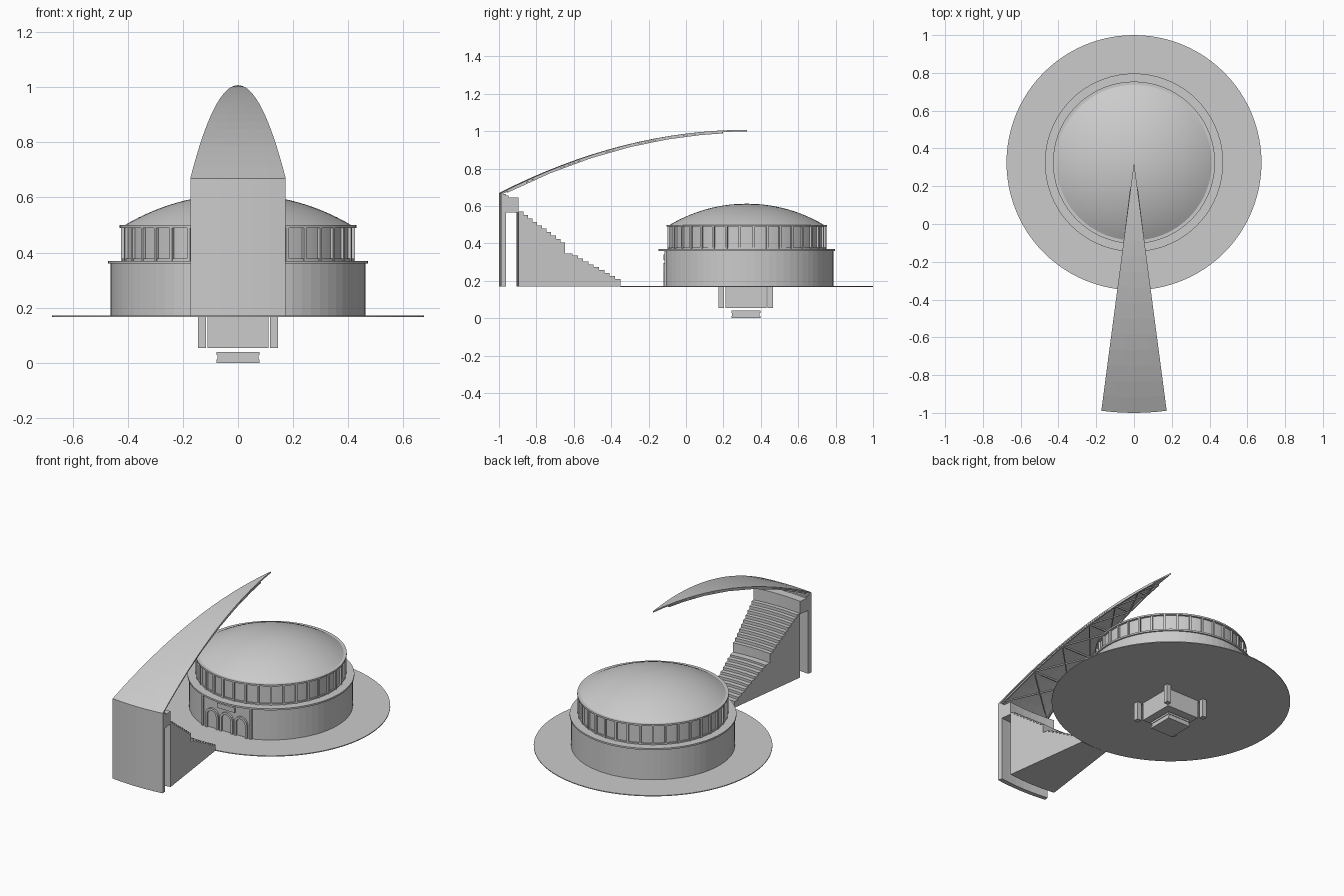
import bpy, bmesh, math
from mathutils import Vector, Matrix

if "Cube" in bpy.data.objects:
    bpy.data.objects.remove(bpy.data.objects["Cube"])

CY = 0.325                    # everything is laid out radially around (0, CY)
SPREAD = math.radians(7.5)    # half angle of the canopy, wall and stair sector

grey = bpy.data.materials.new("light_grey")
grey.diffuse_color = (0.6, 0.6, 0.6, 1)
grey.use_nodes = True
grey.node_tree.nodes["Principled BSDF"].inputs["Base Color"].default_value = grey.diffuse_color


def polar(r, a, z):
    return Vector((r * math.sin(a), CY - r * math.cos(a), z))


def finish(name, bm, smooth=None):
    bmesh.ops.remove_doubles(bm, verts=bm.verts, dist=1e-5)
    bmesh.ops.recalc_face_normals(bm, faces=bm.faces)
    me = bpy.data.meshes.new(name)
    bm.to_mesh(me)
    bm.free()
    ob = bpy.data.objects.new(name, me)
    bpy.context.collection.objects.link(ob)
    me.materials.append(grey)
    if smooth:
        bpy.ops.object.select_all(action='DESELECT')
        ob.select_set(True)
        bpy.context.view_layer.objects.active = ob
        bpy.ops.object.shade_smooth_by_angle(angle=math.radians(smooth))
    return ob


def sweep(profile, n, half=None):
    """Sweep a closed (radius, z) outline around the centre, fully or over +-half."""
    bm = bmesh.new()
    full = half is None
    span = math.pi if full else half
    rings = [[bm.verts.new(polar(r, -span + 2 * span * i / n, z)) for r, z in profile]
             for i in range(n + 1)]
    m = len(profile)
    for a, b in zip(rings, rings[1:]):
        for j in range(m):
            k = (j + 1) % m
            if profile[j][0] == 0 and profile[k][0] == 0:
                continue
            quad = [a[j], a[k], b[k], b[j]]
            if profile[j][0] == 0:
                quad = [a[j], a[k], b[k]]
            elif profile[k][0] == 0:
                quad = [a[j], a[k], b[j]]
            bm.faces.new(quad)
    if not full:
        bm.faces.new(rings[0])
        bm.faces.new(rings[-1])
    return bm


def add_box(bm, center, size, rot=None):
    mat = Matrix.Translation(center)
    if rot:
        mat = mat @ rot.to_4x4()
    bmesh.ops.create_cube(bm, size=1, matrix=mat @ Matrix.Diagonal((*size, 1)))


def add_beam(bm, p, q, w):
    d = q - p
    add_box(bm, (p + q) / 2, (w, w, d.length), d.to_track_quat('Z', 'Y').to_matrix())


def disc(name, r, z0, z1, n, smooth=None):
    return finish(name, sweep([(0, z0), (r, z0), (r, z1), (0, z1)], n), smooth)


# Round plaza
disc("plaza", 0.675, 0.166, 0.171, 96, 30)

# Lower drum, flattened at the front for the entrance
bm = sweep([(0, 0.17), (0.463, 0.17), (0.463, 0.362), (0, 0.362)], 72)
for v in bm.verts:
    v.co.y = max(v.co.y, -0.108)
finish("lower_drum", bm)
disc("drum_ledge", 0.472, 0.36, 0.37, 72, 30)

# Upper drum with window mullions
disc("upper_drum", 0.415, 0.368, 0.492, 72, 30)
bm = bmesh.new()
for i in range(36):
    a = math.radians(i * 10 + 5)
    add_box(bm, polar(0.417, a, 0.43), (0.012, 0.018, 0.122), Matrix.Rotation(a, 3, 'Z'))
finish("window_mullions", bm)
disc("upper_sill", 0.422, 0.368, 0.378, 72, 30)
disc("roof_rim", 0.429, 0.489, 0.499, 72, 30)

# Shallow dome, a spherical cap
rad, rise = 0.415, 0.115
R = (rad ** 2 + rise ** 2) / (2 * rise)
top = math.asin(rad / R)
prof = [(R * math.sin(top * (1 - i / 14)), 0.497 - (R - rise) + R * math.cos(top * (1 - i / 14)))
        for i in range(14)]
finish("dome", sweep([(0, 0.495)] + prof + [(0, 0.497 + rise)], 72), 30)

# Entrance arches and sign plate
bm = bmesh.new()
for cx in (-0.1, 0, 0.1):
    def arc(r, cx=cx):
        pts = [(cx + r, 0.17)] + [(cx + r * math.cos(t * math.pi / 10), 0.25 + r * math.sin(t * math.pi / 10))
                                  for t in range(11)] + [(cx - r, 0.17)]
        return pts
    outer, inner = arc(0.045), arc(0.031)
    faces = []
    for (o1, i1), (o2, i2) in zip(zip(outer, inner), list(zip(outer, inner))[1:]):
        faces.append(bm.faces.new([bm.verts.new((x, -0.12, z)) for x, z in (o1, o2, i2, i1)]))
bmesh.ops.remove_doubles(bm, verts=bm.verts, dist=1e-5)
ext = bmesh.ops.extrude_face_region(bm, geom=bm.faces[:])
for v in ext["geom"]:
    if isinstance(v, bmesh.types.BMVert):
        v.co.y += 0.015
finish("entrance_arches", bm)
bm = bmesh.new()
add_box(bm, (0, -0.112, 0.325), (0.12, 0.014, 0.03))
for s in (-1, 1):
    add_box(bm, (s * 0.165, -0.109, 0.265), (0.012, 0.014, 0.19))
finish("entrance_plates", bm)

# Core under the plaza, corner posts and hanging block
bm = bmesh.new()
add_box(bm, (0, CY - 0.005, 0.112), (0.22, 0.22, 0.116))
finish("under_core", bm)
bm = bmesh.new()
for sx in (-1, 1):
    for sy in (-1, 1):
        add_box(bm, (sx * 0.131, CY - 0.005 + sy * 0.131, 0.112), (0.03, 0.03, 0.116))
finish("under_posts", bm)
bm = bmesh.new()
add_box(bm, (0, CY - 0.005, 0.006), (0.155, 0.155, 0.012))
add_box(bm, (0, CY - 0.005, 0.02), (0.148, 0.148, 0.03))
add_box(bm, (0, CY - 0.005, 0.034), (0.155, 0.155, 0.012))
finish("hanging_block", bm)

# Curved front wall and the landing behind it
finish("front_wall", sweep([(1.298, 0.17), (1.325, 0.17), (1.325, 0.665), (1.298, 0.665)], 6, SPREAD))
finish("top_landing", sweep([(1.232, 0.565), (1.3, 0.565), (1.3, 0.655), (1.285, 0.655),
                             (1.285, 0.645), (1.232, 0.645)], 6, SPREAD))

# Stair in two flights, narrowing towards the plaza
def flight(r0, z0, r1, z1, n):
    pts = []
    for i in range(n):
        z = z0 + (z1 - z0) * i / (n - 1)
        pts += [(r0 + (r1 - r0) * i / n, z), (r0 + (r1 - r0) * (i + 1) / n, z)]
    return pts

prof = [(1.23, 0.17)] + flight(1.23, 0.57, 0.98, 0.405, 10)
prof += flight(0.98, 0.347, 0.94, 0.347, 2)[::3] + flight(0.94, 0.335, 0.682, 0.21, 9) + [(0.682, 0.17)]
finish("stair", sweep(prof, 4, SPREAD))

# Sweeping pointed canopy
def crown(r):
    return 1.007 - 0.335 * (r / 1.32) ** 2

N = 16
rs = [1.325 * (1 - i / N) for i in range(N + 1)]
prof = [(r, crown(r)) for r in rs] + [(r, crown(r) - 0.009) for r in reversed(rs)]
finish("canopy", sweep(prof, 6, SPREAD))

# Lattice of beams on the underside of the canopy
bm = bmesh.new()
bays = [1.29, 1.06, 0.84, 0.63, 0.43, 0.25, 0.13]
E = SPREAD * 0.93
def under(r, a):
    return polar(r, a, crown(r) - 0.012)
for r, s in zip(bays, bays[1:]):
    add_beam(bm, under(r, -E), under(r, E), 0.008)
    for k in (-1, 1):
        add_beam(bm, under(r, k * E), under(s, k * E), 0.008)
        add_beam(bm, under(r, k * E), under(s, -k * E), 0.006)
finish("canopy_beams", bm)
